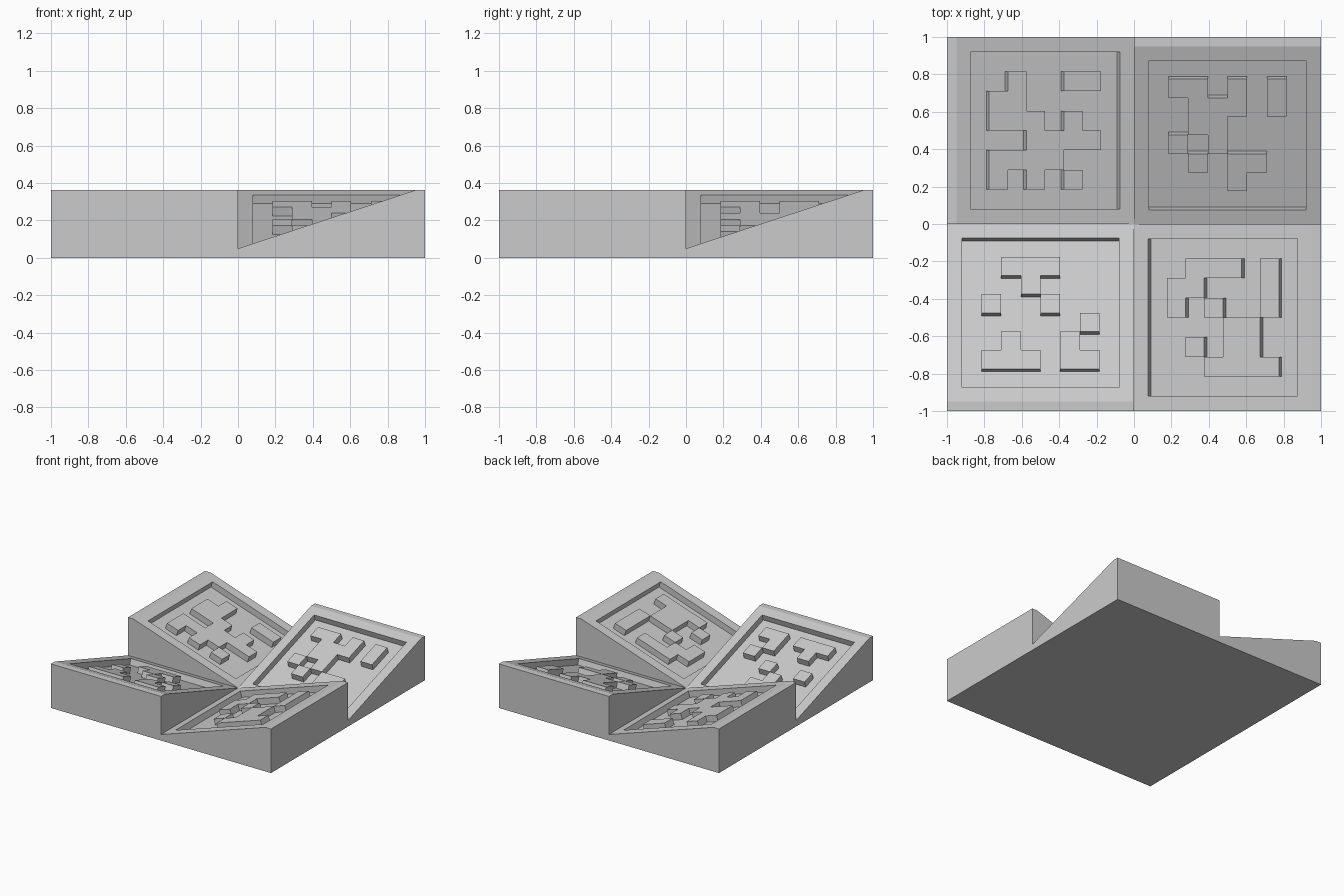
import bpy
import bmesh
from math import acos, radians
from mathutils import Matrix, Vector

cube = bpy.data.objects.get("Cube")
if cube:
    bpy.data.objects.remove(cube, do_unlink=True)

RUN = 0.95       # horizontal length of the unit-long slope
LOW = 0.05       # height of the low edge
ANGLE = acos(RUN)
HIGH = LOW + (1 - RUN ** 2) ** 0.5
MARGIN = 0.08    # rim around the sunken panel
DEPTH = 0.05     # panel depth and block height
CELL = 0.105     # block grid pitch
START = 0.185    # first grid line
N = 6

grey = bpy.data.materials.new("plain_grey")
grey.use_nodes = True
grey.diffuse_color = (0.6, 0.6, 0.6, 1)
grey.node_tree.nodes["Principled BSDF"].inputs["Base Color"].default_value = grey.diffuse_color

# Raised cells of each panel as seen from above
PATTERNS = {
    "front_left": [".###.#", "##...#", "#.#..#", "...##.", ".#.##.", "..####"],
    "back_left": ["##.#.#", ".###.#", ".##...", "#.#...", ".#.##.", "...#.."],
    "back_right": [".#..##", "##....", "###.#.", "..####", "####..", "#.#.#."],
    "front_right": [".###..", "..#...", "#..#..", ".....#", ".#..#.", "###.##"],
}


def finish(bm, name, matrix):
    bmesh.ops.recalc_face_normals(bm, faces=bm.faces)
    bm.transform(matrix)
    mesh = bpy.data.meshes.new(name)
    bm.to_mesh(mesh)
    bm.free()
    mesh.materials.append(grey)
    obj = bpy.data.objects.new(name, mesh)
    bpy.context.collection.objects.link(obj)


def add_wedge(name, turn):
    # Side profile pulled across the quadrant
    bm = bmesh.new()
    profile = [(0, 0), (1, 0), (1, HIGH), (RUN, HIGH), (0, LOW)]
    side = bm.faces.new([bm.verts.new((x, -1, z)) for x, z in profile])
    pulled = bmesh.ops.extrude_face_region(bm, geom=[side], use_keep_orig=True)["geom"]
    bmesh.ops.translate(bm, vec=(0, 1, 0),
                        verts=[g for g in pulled if isinstance(g, bmesh.types.BMVert)])
    bmesh.ops.recalc_face_normals(bm, faces=bm.faces)
    # Sunken square panel in the slope
    bm.normal_update()
    slope = next(f for f in bm.faces if f.normal.x < -0.2 and f.normal.z > 0.5)
    down = -slope.normal * DEPTH
    bmesh.ops.inset_individual(bm, faces=[slope], thickness=MARGIN, use_even_offset=True)
    floor = bmesh.ops.extrude_discrete_faces(bm, faces=[slope])["faces"][0]
    bmesh.ops.translate(bm, vec=down, verts=floor.verts)
    finish(bm, name + "_wedge", turn)


def add_blocks(name, turn, rows):
    # Grid on the panel floor, keeping only the raised cells
    bm = bmesh.new()
    bmesh.ops.create_grid(bm, x_segments=N, y_segments=N, size=CELL * N / 2,
                          matrix=Matrix.Translation((0.5, -0.5, -DEPTH)))
    empty = []
    for f in bm.faces:
        c = f.calc_center_median()
        col, row = int((c.x - START) / CELL), int((-START - c.y) / CELL)
        if rows[row][col] == ".":
            empty.append(f)
    bmesh.ops.delete(bm, geom=empty, context='FACES')
    raised = bmesh.ops.extrude_face_region(bm, geom=bm.faces[:])["geom"]
    bmesh.ops.translate(bm, vec=Vector((0, 0, DEPTH)),
                        verts=[g for g in raised if isinstance(g, bmesh.types.BMVert)])
    bmesh.ops.dissolve_limit(bm, angle_limit=radians(1), verts=bm.verts, edges=bm.edges)
    tilt = Matrix.Translation((0, 0, LOW)) @ Matrix.Rotation(-ANGLE, 4, 'Y')
    finish(bm, name + "_raised_blocks", turn @ tilt)


# Four quadrants in a pinwheel, each turned a quarter from the last
for k, (name, rows) in enumerate(PATTERNS.items()):
    turn = Matrix.Rotation(radians(90 * k), 4, 'Z')
    for _ in range(k):
        rows = list(zip(*rows[::-1]))
    add_wedge(name, turn)
    add_blocks(name, turn, rows)
